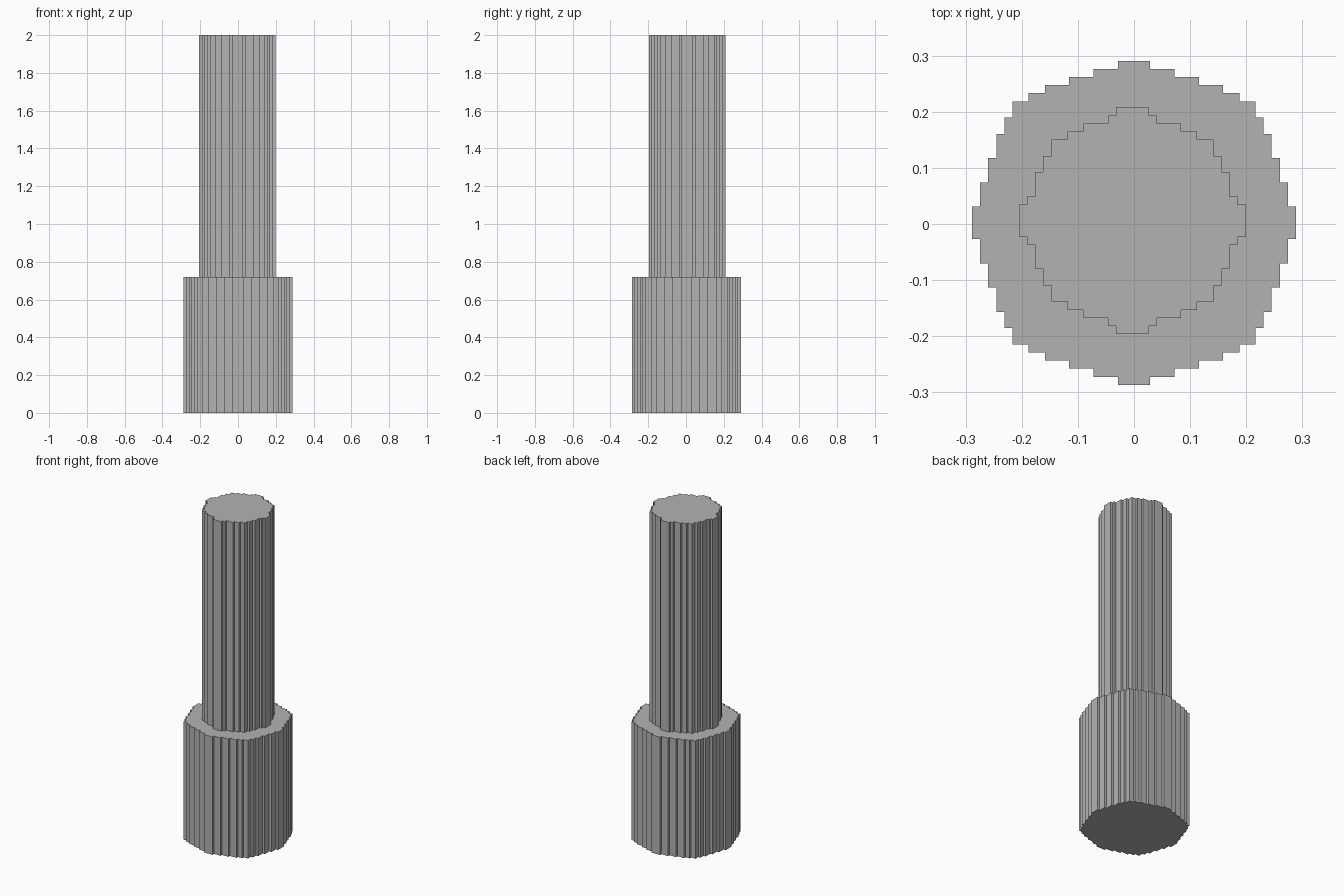
import bpy
import bmesh

UNIT = 0.01444  # width of one stair step in the outlines

cube = bpy.data.objects.get("Cube")
if cube:
    bpy.data.objects.remove(cube, do_unlink=True)

grey = bpy.data.materials.new("plain grey")
grey.use_nodes = True
grey.diffuse_color = (0.45, 0.45, 0.45, 1)
grey.node_tree.nodes["Principled BSDF"].inputs["Base Color"].default_value = grey.diffuse_color


def stepped_outline(corners):
    """Turn the outer corners of one quarter into a full stair-stepped ring."""
    quarter = []
    for i, (x, y) in enumerate(corners):
        if i:
            quarter.append((corners[i - 1][0], y))  # inner corner of the step
        quarter.append((x, y))
    ring = []
    for _ in range(4):
        ring += quarter
        quarter = [(y, -x) for x, y in quarter]  # quarter turn
    return ring[::-1]


def stepped_column(name, corners, bottom, top, centre):
    bm = bmesh.new()
    verts = [bm.verts.new((x * UNIT, y * UNIT, bottom)) for x, y in stepped_outline(corners)]
    base = bm.faces.new(verts)
    result = bmesh.ops.extrude_face_region(bm, geom=[base], use_keep_orig=True)
    raised = [v for v in result["geom"] if isinstance(v, bmesh.types.BMVert)]
    bmesh.ops.translate(bm, verts=raised, vec=(0, 0, top - bottom))
    bmesh.ops.recalc_face_normals(bm, faces=bm.faces)
    mesh = bpy.data.meshes.new(name)
    bm.to_mesh(mesh)
    bm.free()
    mesh.materials.append(grey)
    obj = bpy.data.objects.new(name, mesh)
    obj.location = (*centre, 0)
    bpy.context.collection.objects.link(obj)


# Wide lower column
half = [(2, 20), (5, 19), (8, 18), (11, 17), (13, 16)]
wide = half + [(15, 15)] + [(y, x) for x, y in reversed(half)]
stepped_column("wide_base", wide, 0, 0.72, (0, 0.002))

# Narrow upper column
half = [(2, 14), (3, 13), (6, 12), (8, 11)]
narrow = half + [(10, 10)] + [(y, x) for x, y in reversed(half)]
stepped_column("narrow_shaft", narrow, 0.72, 2, (-0.003, 0.006))
